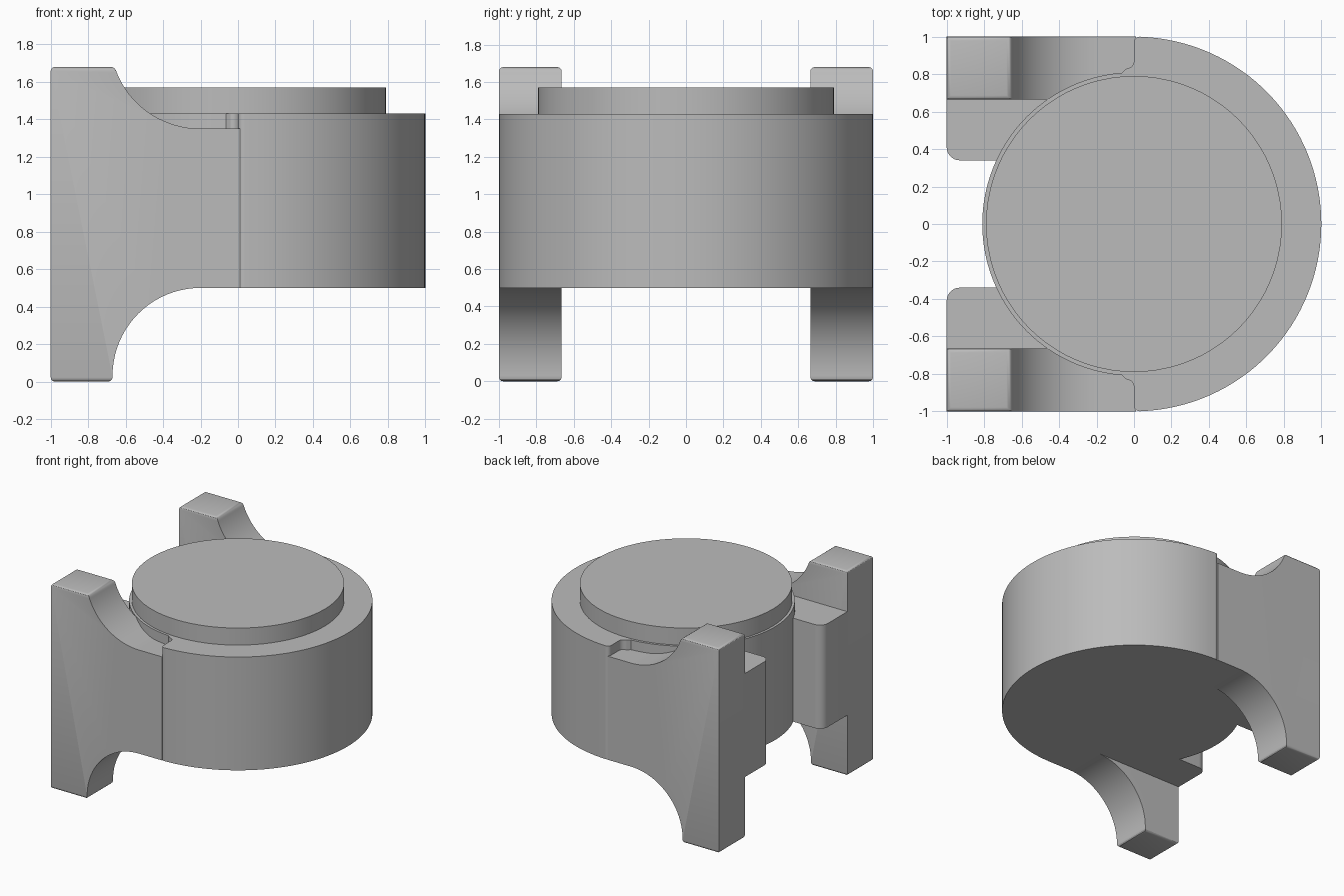
import bpy, bmesh
from math import sin, cos, pi, asin, radians
from mathutils import Vector

cube = bpy.data.objects.get("Cube")
if cube:
    bpy.data.objects.remove(cube)

grey = bpy.data.materials.new("plain grey")
grey.use_nodes = True
COLOUR = (0.5, 0.5, 0.5, 1)
grey.diffuse_color = COLOUR
grey.node_tree.nodes["Principled BSDF"].inputs["Base Color"].default_value = COLOUR


def arc(cx, cy, rx, ry, start, end, steps):
    """Points on an ellipse between two angles."""
    angles = [start + (end - start) * i / steps for i in range(steps + 1)]
    return [(cx + rx * cos(a), cy + ry * sin(a)) for a in angles]


def extrude(name, outline, base, offset, rounded=None):
    """Extrude a closed outline; optionally round the edges passing a test."""
    bm = bmesh.new()
    face = bm.faces.new([bm.verts.new(base(u, v)) for u, v in outline])
    grown = bmesh.ops.extrude_face_region(bm, geom=[face])["geom"]
    moved = [g for g in grown if isinstance(g, bmesh.types.BMVert)]
    bmesh.ops.translate(bm, verts=moved, vec=Vector(offset))
    bmesh.ops.recalc_face_normals(bm, faces=bm.faces)
    if rounded:
        edges = [e for e in bm.edges if rounded(e)]
        bmesh.ops.bevel(bm, geom=edges, offset=0.022, segments=3,
                        profile=0.5, affect='EDGES')
    mesh = bpy.data.meshes.new(name)
    bm.to_mesh(mesh)
    bm.free()
    mesh.materials.append(grey)
    obj = bpy.data.objects.new(name, mesh)
    bpy.context.collection.objects.link(obj)
    bpy.ops.object.select_all(action='DESELECT')
    obj.select_set(True)
    bpy.context.view_layer.objects.active = obj
    bpy.ops.object.shade_smooth_by_angle(angle=radians(30))
    return obj


BODY_LOW, BODY_HIGH, SHELF, TOP = 0.5, 1.43, 1.35, 1.68
INNER = 0.81

# Drum body: wide half round on +x, narrower round on -x, rounded steps between
step = arc(0.03, 0.97, 0.03, 0.03, pi / 2, pi, 4)
step += arc(-0.04, 0.87, 0.04, 0.04, 0, -pi / 2, 5)
half = arc(0, 0, 1, 1, 0.0, pi / 2 - 0.04, 32) + step
half += arc(0, 0, INNER, INNER, pi / 2 + 0.08, pi, 32)
outline = half + [(x, -y) for x, y in half[-2:0:-1]]
extrude("drum_body", outline, lambda u, v: (u, v, BODY_LOW),
        (0, 0, BODY_HIGH - BODY_LOW))

# Raised round cap
extrude("top_cap", arc(0, 0, 0.79, 0.79, 0, 2 * pi, 80)[:-1],
        lambda u, v: (u, v, BODY_HIGH - 0.05), (0, 0, 1.57 - BODY_HIGH + 0.05))

# Leg plate profile in x and z: concave sweeps above and below the shelf
drop = asin((SHELF + 0.47 - TOP) / 0.47)
profile = [(-1, 0), (-0.67, 0)]
profile += arc(-0.2, 0.03, 0.47, 0.47, pi, pi / 2, 20)
profile += [(0.01, BODY_LOW), (0.01, SHELF)]
profile += arc(-0.2, SHELF + 0.47, 0.48, 0.47, -pi / 2, -pi + drop, 18)
profile += [(-1, TOP)]


def end_edge(edge):
    """Edges lying wholly in the foot sole or the leg top."""
    heights = [v.co.z for v in edge.verts]
    return max(heights) < 0.001 or min(heights) > TOP - 0.001


# Inner block plan with one rounded outer corner
block = [(-1, 0.68)] + arc(-0.93, 0.41, 0.07, 0.07, pi, 1.5 * pi, 8)
block += [(-0.6, 0.34), (-0.4, 0.68)]

for side, label in ((-1, "front"), (1, "back")):
    extrude(label + "_leg_plate", profile, lambda u, v: (u, side * 0.665, v),
            (0, side * 0.335, 0), end_edge)
    extrude(label + "_inner_block", block, lambda u, v: (u, side * v, BODY_LOW),
            (0, 0, SHELF - BODY_LOW))
